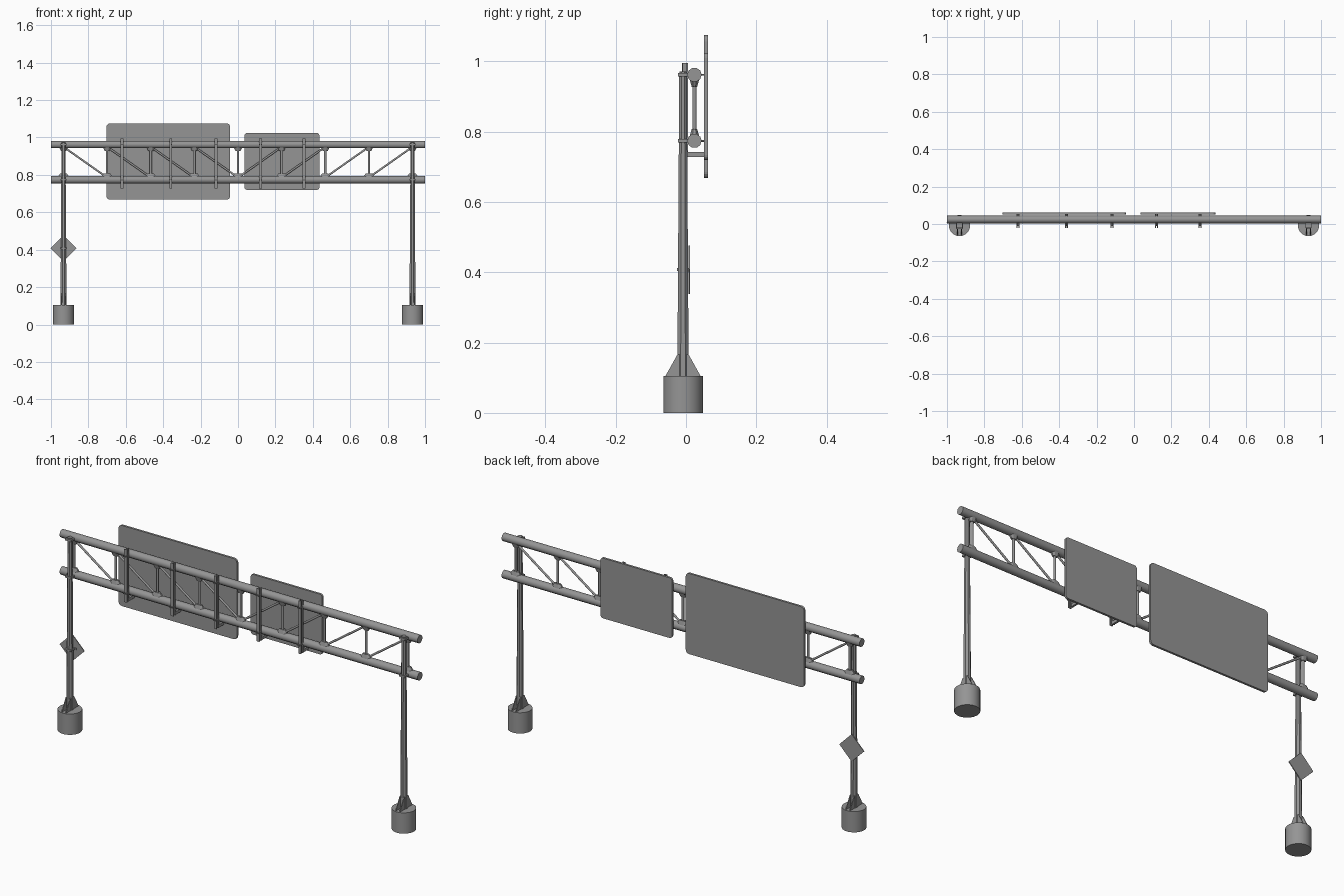
import bpy, bmesh, math
from mathutils import Vector, Matrix

cube = bpy.data.objects.get("Cube")
if cube:
    bpy.data.objects.remove(cube)

steel = bpy.data.materials.new("steel grey")
steel.use_nodes = True
steel.diffuse_color = (0.3, 0.3, 0.3, 1)
steel.node_tree.nodes["Principled BSDF"].inputs["Base Color"].default_value = (0.3, 0.3, 0.3, 1)


def finish(name, bm, smooth=False):
    bmesh.ops.recalc_face_normals(bm, faces=bm.faces)
    mesh = bpy.data.meshes.new(name)
    bm.to_mesh(mesh)
    bm.free()
    mesh.materials.append(steel)
    obj = bpy.data.objects.new(name, mesh)
    bpy.context.collection.objects.link(obj)
    if smooth:
        bpy.ops.object.select_all(action='DESELECT')
        obj.select_set(True)
        bpy.context.view_layer.objects.active = obj
        bpy.ops.object.shade_smooth_by_angle(angle=math.radians(50))
    return obj


def add_box(bm, lo, hi):
    lo, hi = Vector(lo), Vector(hi)
    bmesh.ops.create_cube(bm, size=1, matrix=Matrix.Translation((lo + hi) / 2)
                          @ Matrix.Diagonal((*(hi - lo), 1)))


def add_tube(bm, a, b, r1, r2=None, sides=8):
    a, b = Vector(a), Vector(b)
    spin = Matrix.Rotation(math.pi / sides, 4, 'Z')
    m = Matrix.Translation((a + b) / 2) @ (b - a).to_track_quat('Z', 'Y').to_matrix().to_4x4() @ spin
    bmesh.ops.create_cone(bm, cap_ends=True, segments=sides, radius1=r1,
                          radius2=r1 if r2 is None else r2, depth=(b - a).length, matrix=m)


def add_prism(bm, points, offset):
    face = bm.faces.new([bm.verts.new(p) for p in points])
    new = bmesh.ops.extrude_face_region(bm, geom=[face])["geom"]
    bmesh.ops.translate(bm, vec=offset, verts=[v for v in new if isinstance(v, bmesh.types.BMVert)])


def rounded_panel(name, x0, x1, z0, z1, y0, y1, r):
    pts = []
    corners = [(x1 - r, z1 - r), (x0 + r, z1 - r), (x0 + r, z0 + r), (x1 - r, z0 + r)]
    for i, (cx, cz) in enumerate(corners):
        for k in range(5):
            t = math.pi / 2 * (i + k / 4)
            pts.append((cx + r * math.cos(t), y0, cz + r * math.sin(t)))
    bm = bmesh.new()
    add_prism(bm, pts, (0, y1 - y0, 0))
    return finish(name, bm)


POST_X, POST_Y, TRUSS_Y = 0.933, -0.0085, 0.024
TOP, LOW, CHORD_R = 0.962, 0.774, 0.0205
BAY = POST_X / 4

# footings, tapered posts, base stiffeners
for side, label in ((1, "left"), (-1, "right")):
    x = side * POST_X
    bm = bmesh.new()
    add_tube(bm, (x, POST_Y, 0), (x, POST_Y, 0.105), 0.0565, sides=32)
    finish(label + "_footing", bm, True)
    bm = bmesh.new()
    add_tube(bm, (x, POST_Y, 0.1), (x, POST_Y, 0.972), 0.0175, 0.0115)
    finish(label + "_post", bm)
    bm = bmesh.new()
    for s in (-1, 1):
        for dx in (-0.011, 0.011):
            add_prism(bm, [(x + dx - 0.002, POST_Y + s * y, z) for y, z in
                           ((0.008, 0.105), (0.05, 0.105), (0.016, 0.166), (0.008, 0.166))],
                      (0.004, 0, 0))
    finish(label + "_base_stiffeners", bm)
    # clamps holding the chords on the post
    bm = bmesh.new()
    for z in (TOP, LOW):
        add_box(bm, (x - 0.017, POST_Y - 0.014, z - 0.005), (x + 0.017, TRUSS_Y, z + 0.005))
    finish(label + "_post_clamps", bm)

# horizontal chords
for name, z in (("top_chord", TOP), ("bottom_chord", LOW)):
    bm = bmesh.new()
    add_tube(bm, (-1, TRUSS_Y, z), (1, TRUSS_Y, z), CHORD_R, sides=10)
    finish(name, bm, True)

# truss web: verticals and diagonals running down toward the middle
bm = bmesh.new()
for i in range(-4, 5):
    x = i * BAY
    add_tube(bm, (x, TRUSS_Y, LOW), (x, TRUSS_Y, TOP), 0.0065)
    if i:
        inner = x - math.copysign(BAY, i)
        add_tube(bm, (x, TRUSS_Y, TOP - 0.012), (inner, TRUSS_Y, LOW + 0.012), 0.0055)
finish("truss_web", bm, True)

# tapered joint blocks where the web meets the chords
bm = bmesh.new()
for i in range(-4, 5):
    for z, up, w in ((LOW, 1, 0.034), (TOP, -1, 0.026)):
        m = (Matrix.Translation((i * BAY, TRUSS_Y, z + up * 0.022))
             @ Matrix.Diagonal((w, 0.015, up, 1)) @ Matrix.Rotation(math.pi / 8, 4, 'Z'))
        bmesh.ops.create_cone(bm, cap_ends=True, segments=8, radius1=1.05, radius2=0.55,
                              depth=0.024, matrix=m)
finish("truss_joints", bm)

# large sign panels
rounded_panel("large_sign_panel", -0.703, -0.042, 0.668, 1.075, 0.051, 0.062, 0.018)
rounded_panel("small_sign_panel", 0.035, 0.435, 0.72, 1.024, 0.051, 0.062, 0.014)

# sign hangers: I-beam uprights, lower arms and bolts around the chords
for n, x in enumerate((-0.62, -0.36, -0.118, 0.12, 0.353), 1):
    bm = bmesh.new()
    for y in (-0.012, 0.002):
        add_box(bm, (x - 0.0075, y, 0.728), (x + 0.0075, y + 0.004, 0.995))
    add_box(bm, (x - 0.002, -0.01, 0.728), (x + 0.002, 0.004, 0.995))
    add_box(bm, (x - 0.005, 0.004, 0.728), (x + 0.005, 0.052, 0.743))
    for z in (TOP, LOW):
        for dx in (-0.005, 0.005):
            add_tube(bm, (x + dx, -0.021, z), (x + dx, 0.052, z), 0.003, sides=6)
    finish(f"sign_hanger_{n}", bm)

# diamond sign on the right post
bm = bmesh.new()
d, cz = 0.069, 0.408
add_prism(bm, [(-POST_X - d, 0.007, cz), (-POST_X, 0.007, cz - d),
               (-POST_X + d, 0.007, cz), (-POST_X, 0.007, cz + d)], (0, 0.004, 0))
finish("diamond_sign", bm)
bm = bmesh.new()
add_box(bm, (-POST_X - 0.025, 0.003, cz - 0.005), (-POST_X + 0.025, 0.0075, cz + 0.005))
add_box(bm, (-POST_X - 0.018, POST_Y - 0.017, cz - 0.004), (-POST_X + 0.018, 0.007, cz + 0.004))
finish("diamond_sign_clamp", bm)
